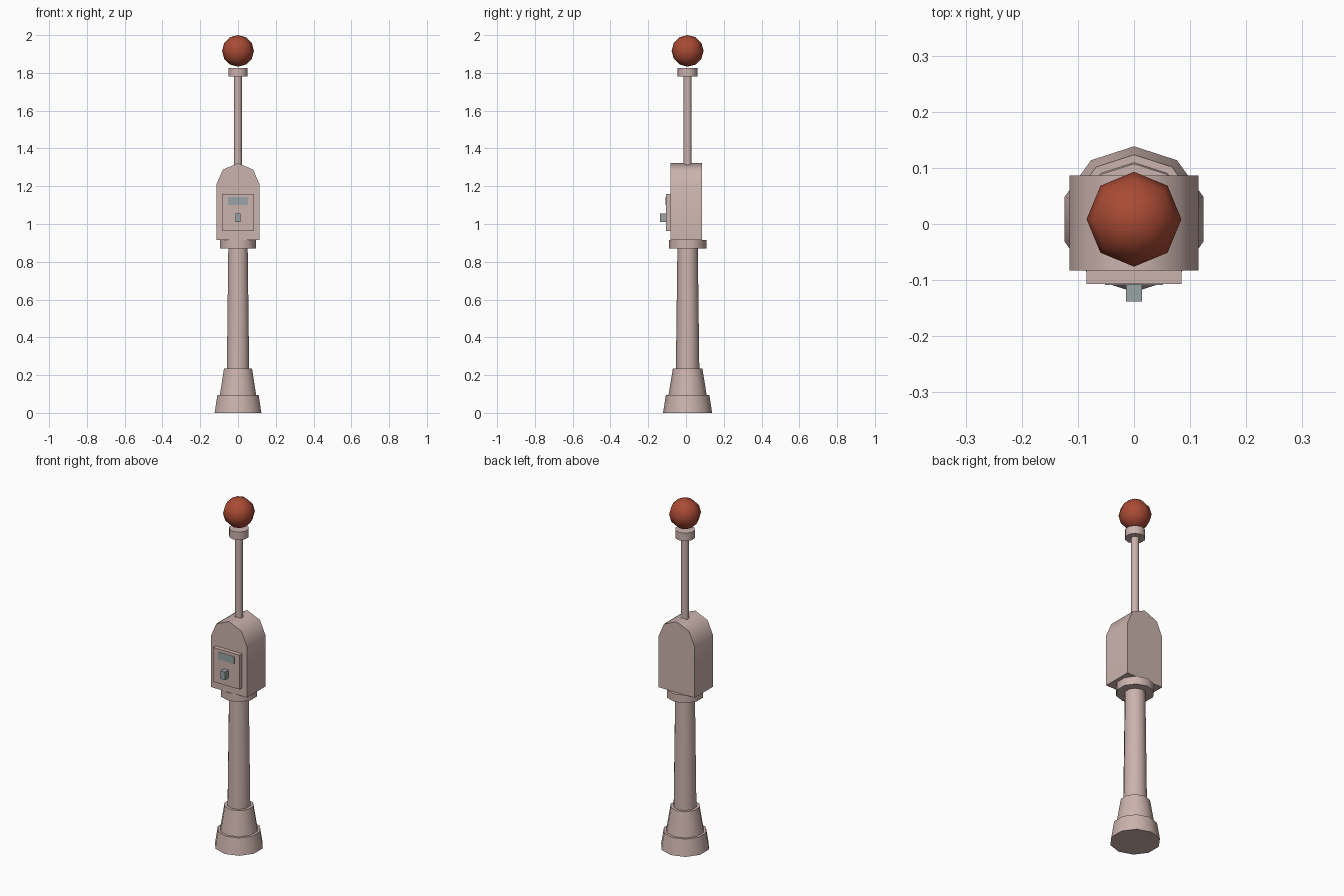
import bpy, bmesh, math
from mathutils import Matrix

if "Cube" in bpy.data.objects:
    bpy.data.objects.remove(bpy.data.objects["Cube"])

CY = 0.0085  # y of the post axis


def material(name, rgb):
    m = bpy.data.materials.new(name)
    m.diffuse_color = (*rgb, 1)
    m.use_nodes = True
    m.node_tree.nodes["Principled BSDF"].inputs["Base Color"].default_value = m.diffuse_color
    return m


PINK = material("dusty pink metal", (0.60, 0.45, 0.42))
RED = material("brick red", (0.40, 0.07, 0.035))
GREY = material("steel grey", (0.32, 0.37, 0.38))


def finish(name, bm, mat, angle=0):
    bmesh.ops.recalc_face_normals(bm, faces=bm.faces)
    me = bpy.data.meshes.new(name)
    bm.to_mesh(me)
    bm.free()
    me.materials.append(mat)
    ob = bpy.data.objects.new(name, me)
    bpy.context.collection.objects.link(ob)
    if angle:
        bpy.ops.object.select_all(action='DESELECT')
        ob.select_set(True)
        bpy.context.view_layer.objects.active = ob
        bpy.ops.object.shade_smooth_by_angle(angle=math.radians(angle))
    return ob


def post(name, z0, z1, r0, r1, sides=10):
    """Upright tapered cylinder with a corner pointing to +y."""
    bm = bmesh.new()
    rings = []
    for z, r in ((z0, r0), (z1, r1)):
        rings.append([bm.verts.new((r * math.sin(2 * math.pi * i / sides),
                                    CY + r * math.cos(2 * math.pi * i / sides), z))
                      for i in range(sides)])
    for i in range(sides):
        j = (i + 1) % sides
        bm.faces.new((rings[0][i], rings[0][j], rings[1][j], rings[1][i]))
    bm.faces.new(rings[0])
    bm.faces.new(rings[1])
    return finish(name, bm, PINK, 46)


def extrude_y(name, outline, y0, y1, mat, angle=0):
    """Extrude an x-z outline from y0 to y1."""
    bm = bmesh.new()
    face = bm.faces.new([bm.verts.new((x, y0, z)) for x, z in outline])
    ext = bmesh.ops.extrude_face_region(bm, geom=[face], use_keep_orig=True)
    for v in ext["geom"]:
        if isinstance(v, bmesh.types.BMVert):
            v.co.y = y1
    return finish(name, bm, mat, angle)


def panel(name, hx, z0, z1, y0, y1, mat):
    return extrude_y(name, [(-hx, z0), (hx, z0), (hx, z1), (-hx, z1)], y0, y1, mat)


# Stepped foot, column, collar, rod and cap
post("foot", 0.0, 0.095, 0.13, 0.115)
post("foot_cone", 0.095, 0.235, 0.101, 0.078)
post("column", 0.235, 0.87, 0.062, 0.054)
post("collar", 0.87, 0.915, 0.099, 0.099)
post("rod", 1.31, 1.78, 0.021, 0.021)
post("rod_cap", 1.78, 1.826, 0.053, 0.053)

# Meter housing with a pointed arch top
half = [(0.115, 0.915), (0.115, 1.208), (0.08, 1.288)]
outline = half + [(0, 1.322)] + [(-x, z) for x, z in reversed(half)]
extrude_y("meter_housing", outline, -0.083, 0.086, PINK, 50)

# Front plate, display window and knob
panel("front_plate", 0.085, 0.963, 1.16, -0.107, -0.083, PINK)
panel("display_window", 0.052, 1.10, 1.143, -0.109, -0.106, GREY)
panel("knob", 0.0145, 1.01, 1.056, -0.1385, -0.107, GREY)

# Red ball on top
bm = bmesh.new()
bmesh.ops.create_uvsphere(bm, u_segments=8, v_segments=6, radius=0.0845,
                          matrix=Matrix.Translation((0, CY, 1.9165)) @ Matrix.Diagonal((1, 1, 0.988, 1)))
finish("ball", bm, RED, 46)
